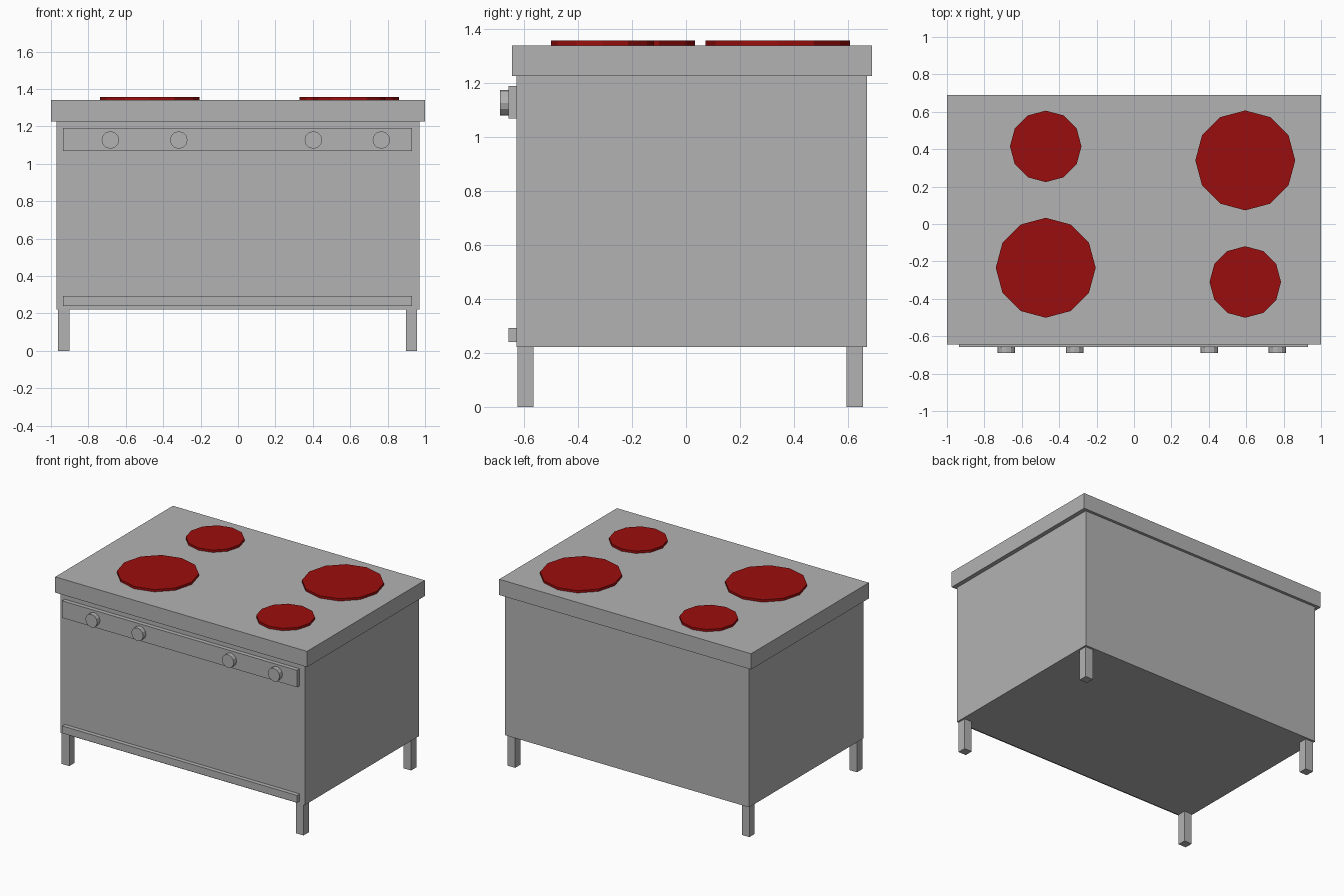
import bpy, bmesh
from mathutils import Matrix

cube = bpy.data.objects.get("Cube")
if cube:
    bpy.data.objects.remove(cube, do_unlink=True)


def material(name, colour):
    mat = bpy.data.materials.new(name)
    mat.use_nodes = True
    mat.diffuse_color = colour
    mat.node_tree.nodes["Principled BSDF"].inputs["Base Color"].default_value = colour
    return mat


steel = material("steel_grey", (0.45, 0.45, 0.45, 1))
red = material("hot_red", (0.33, 0.004, 0.004, 1))


def finish(name, bm, mat):
    mesh = bpy.data.meshes.new(name)
    bm.to_mesh(mesh)
    bm.free()
    mesh.materials.append(mat)
    obj = bpy.data.objects.new(name, mesh)
    bpy.context.collection.objects.link(obj)
    return obj


def box(name, x, y, z, mat=steel):
    """Box spanning the (low, high) pair given for each axis."""
    bm = bmesh.new()
    spans = (x, y, z)
    size = Matrix.Diagonal([hi - lo for lo, hi in spans] + [1])
    centre = Matrix.Translation([(lo + hi) / 2 for lo, hi in spans])
    bmesh.ops.create_cube(bm, size=1, matrix=centre @ size)
    return finish(name, bm, mat)


def disc(name, centre, radius, depth, mat, axis="Z"):
    """Twelve-sided cylinder along the given axis."""
    bm = bmesh.new()
    turn = Matrix.Rotation(1.570796, 4, "X") if axis == "Y" else Matrix.Identity(4)
    bmesh.ops.create_cone(bm, cap_ends=True, segments=12, radius1=radius,
                          radius2=radius, depth=depth,
                          matrix=Matrix.Translation(centre) @ turn)
    return finish(name, bm, mat)


# Cabinet and worktop
box("oven_body", (-0.97, 0.97), (-0.628, 0.67), (0.222, 1.227))
box("worktop", (-1, 1), (-0.645, 0.69), (1.227, 1.34))

# Front control panel and lower rail
box("control_panel", (-0.936, 0.93), (-0.658, -0.628), (1.068, 1.19))
box("lower_rail", (-0.936, 0.93), (-0.658, -0.628), (0.24, 0.292))

# Legs
for side, x in (("right", (-0.962, -0.902)), ("left", (0.898, 0.958))):
    for end, y in (("front", (-0.625, -0.565)), ("back", (0.595, 0.655))):
        box(f"{end}_{side}_leg", x, y, (0, 0.222))

# Control knobs
for i, x in enumerate((-0.682, -0.317, 0.403, 0.767)):
    disc(f"knob_{i + 1}", (x, -0.674, 1.127), 0.047, 0.032, steel, "Y")

# Hot plates
for name, x, y, radius in (("front_right", -0.472, -0.234, 0.267),
                           ("back_right", -0.472, 0.415, 0.191),
                           ("front_left", 0.595, -0.31, 0.191),
                           ("back_left", 0.595, 0.34, 0.267)):
    disc(f"{name}_hot_plate", (x, y, 1.348), radius, 0.018, red)
